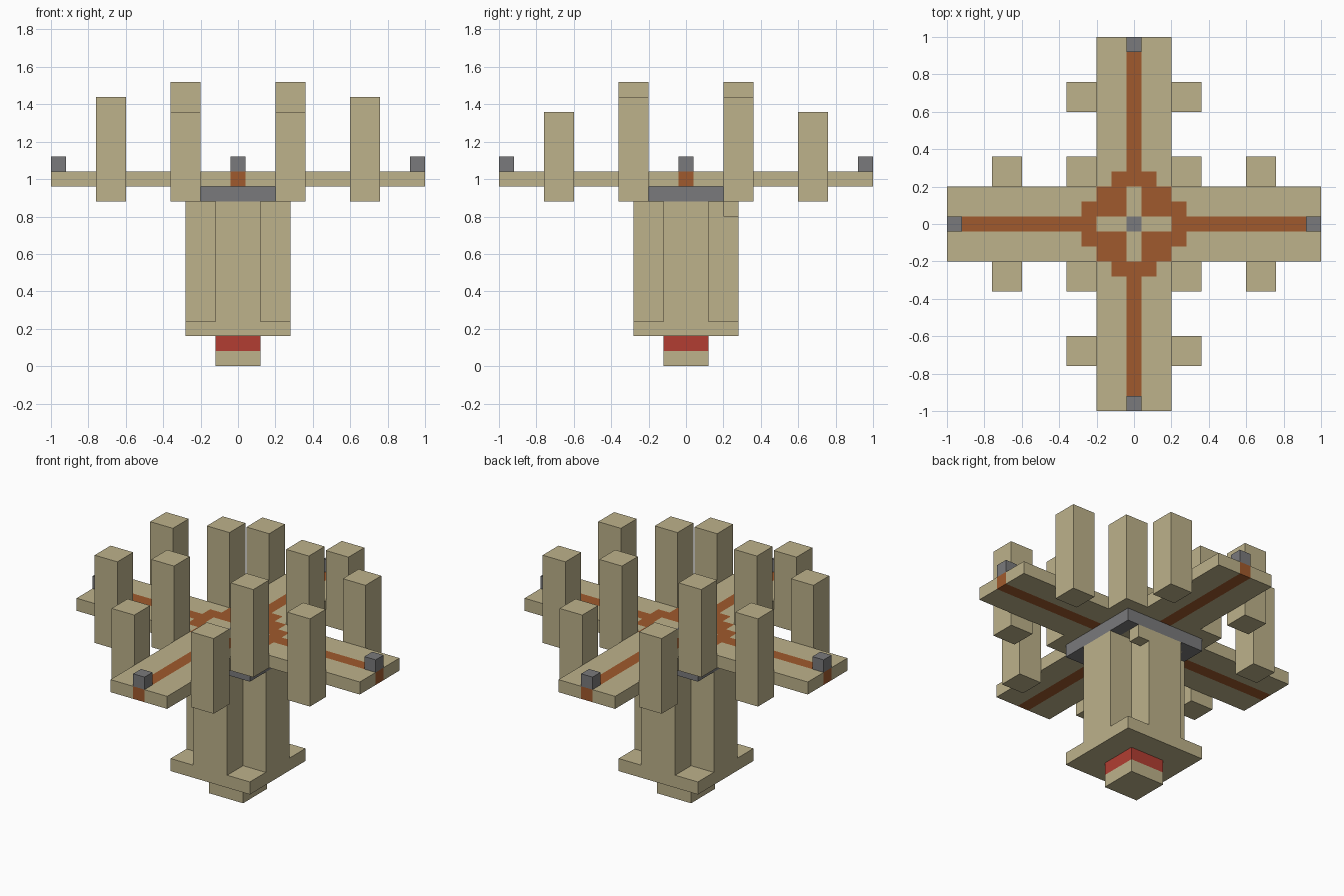
import bpy
import bmesh

U = 0.08  # block size

cube = bpy.data.objects.get("Cube")
if cube:
    bpy.data.objects.remove(cube, do_unlink=True)


def material(name, rgb):
    m = bpy.data.materials.new(name)
    m.use_nodes = True
    m.diffuse_color = (*rgb, 1)
    m.node_tree.nodes["Principled BSDF"].inputs["Base Color"].default_value = (*rgb, 1)
    return m


TAN, GREY, ORANGE, RED = range(4)
MATS = [
    material("tan", (0.51, 0.445, 0.257)),
    material("grey", (0.195, 0.195, 0.2)),
    material("orange", (0.352, 0.102, 0.026)),
    material("red", (0.445, 0.048, 0.032)),
]


def finish(bm, name):
    mesh = bpy.data.meshes.new(name)
    bm.to_mesh(mesh)
    bm.free()
    for m in MATS:
        mesh.materials.append(m)
    obj = bpy.data.objects.new(name, mesh)
    bpy.context.collection.objects.link(obj)
    return obj


def box(name, low, high, colour):
    """Box between two corners, given in blocks."""
    bm = bmesh.new()
    bmesh.ops.create_cube(bm, size=1)
    for v in bm.verts:
        for k in range(3):
            v.co[k] = U * (low[k] if v.co[k] < 0 else high[k])
    for f in bm.faces:
        f.material_index = colour
    return finish(bm, name)


def layer(name, reach, inside, z0, z1, colour):
    """Slab of square cells; inside picks the cells, colour paints them."""
    bm = bmesh.new()
    cells = range(-reach, reach + 1)
    for i in cells:
        for j in cells:
            if inside(abs(i), abs(j)):
                corners = [(-.5, -.5), (.5, -.5), (.5, .5), (-.5, .5)]
                bm.faces.new([bm.verts.new(((i + a) * U, (j + b) * U, z0 * U))
                              for a, b in corners])
    bmesh.ops.remove_doubles(bm, verts=bm.verts[:], dist=0.001)
    new = bmesh.ops.extrude_face_region(bm, geom=bm.faces[:], use_keep_orig=True)
    top = [e for e in new["geom"] if isinstance(e, bmesh.types.BMVert)]
    bmesh.ops.translate(bm, verts=top, vec=(0, 0, (z1 - z0) * U))
    bmesh.ops.recalc_face_normals(bm, faces=bm.faces[:])
    for f in bm.faces:
        c = f.calc_center_median() - f.normal * U / 4
        f.material_index = colour(abs(round(c.x / U)), abs(round(c.y / U)))
    return finish(bm, name)


def deck_colour(i, j):
    near, far = min(i, j), max(i, j)
    if far == 0:
        return GREY
    if near == 0:
        return ORANGE if far > 2 else TAN
    return ORANGE if i + j <= 4 else TAN


# Foot, base and cross-shaped column
box("foot", (-1.5, -1.5, 0), (1.5, 1.5, 1), TAN)
box("foot_band", (-1.5, -1.5, 1), (1.5, 1.5, 2), RED)
box("base_plate", (-3.5, -3.5, 2), (3.5, 3.5, 3), TAN)
layer("column", 3, lambda i, j: min(i, j) <= 1, 3, 11, lambda i, j: TAN)
box("column_block", (1.5, 2.5, 10), (2.5, 3.5, 11), TAN)

# Hub under the deck, and the four-armed deck
layer("hub", 3, lambda i, j: True, 11, 12,
      lambda i, j: TAN if i == 2 and j == 2 else GREY)
layer("deck", 12, lambda i, j: min(i, j) <= 2, 12, 13, deck_colour)

# Studs at the arm tips
for side, sx, sy in (("left", 1, 0), ("right", -1, 0), ("back", 0, 1), ("front", 0, -1)):
    x, y = 12 * sx, 12 * sy
    box("stud_" + side, (x - .5, y - .5, 13), (x + .5, y + .5, 14), GREY)

# Upright posts, repeated in all four quarters
POSTS = (("inner_post", 3.5, 3.5, 12, 19),
         ("side_post", 8.5, 3.5, 11, 18),
         ("end_post", 3.5, 8.5, 11, 17))
for name, px, py, z0, z1 in POSTS:
    for sx, lr in ((1, "left"), (-1, "right")):
        for sy, fb in ((1, "back"), (-1, "front")):
            x, y = px * sx, py * sy
            box(f"{name}_{fb}_{lr}", (x - 1, y - 1, z0), (x + 1, y + 1, z1), TAN)
